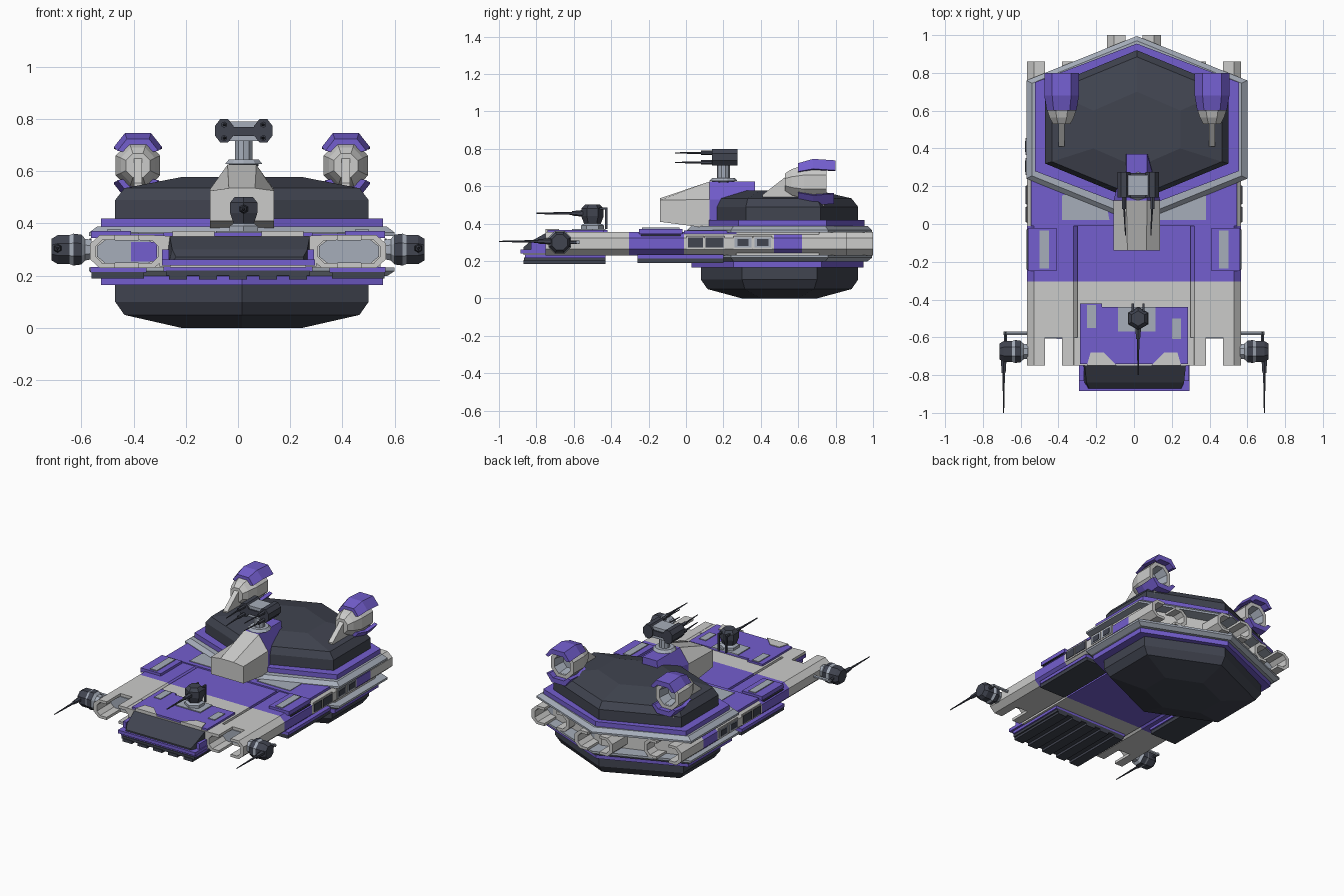
import bpy, bmesh, math

if "Cube" in bpy.data.objects:
    bpy.data.objects.remove(bpy.data.objects["Cube"])

def mat(name, r, g, b):
    m = bpy.data.materials.new(name)
    m.diffuse_color = (r, g, b, 1)
    m.use_nodes = True
    m.node_tree.nodes["Principled BSDF"].inputs["Base Color"].default_value = m.diffuse_color
    return m

PURPLE = mat("purple paint", .172, .112, .62)
GREY = mat("light grey hull", .60, .60, .59)
STEEL = mat("blue grey metal", .38, .42, .49)
DARK = mat("dark slate", .052, .058, .08)
CX = .015                                   # saucer and turrets sit slightly off centre

def loft(name, rings, mats, cap=True):
    """Skin equal-length rings of points; mats is one material or one per segment."""
    if not isinstance(mats, list):
        mats = [mats] * (len(rings) - 1)
    slots = list(dict.fromkeys(mats))
    bm = bmesh.new()
    vs = [[bm.verts.new(p) for p in r] for r in rings]
    n = len(rings[0])
    for k, m in enumerate(mats):
        for i in range(n):
            j = (i + 1) % n
            f = bm.faces.new((vs[k][i], vs[k][j], vs[k + 1][j], vs[k + 1][i]))
            f.material_index = slots.index(m)
    if cap:
        bm.faces.new(vs[0]).material_index = slots.index(mats[0])
        bm.faces.new(vs[-1]).material_index = slots.index(mats[-1])
    bmesh.ops.recalc_face_normals(bm, faces=bm.faces)
    me = bpy.data.meshes.new(name)
    bm.to_mesh(me)
    bm.free()
    for m in slots:
        me.materials.append(m)
    ob = bpy.data.objects.new(name, me)
    bpy.context.collection.objects.link(ob)
    return ob

def box(name, x, y, z, m):
    return loft(name, [[(a, y[0], z[0]), (a, y[1], z[0]), (a, y[1], z[1]), (a, y[0], z[1])] for a in x], m)

def poly(c, rx, ry, n, axis):
    """Regular polygon ring around an axis."""
    out = []
    for i in range(n):
        a = (i + .5) * 2 * math.pi / n
        u, v = rx * math.cos(a), ry * math.sin(a)
        d = {'x': (0, u, v), 'y': (u, 0, v), 'z': (u, v, 0)}[axis]
        out.append(tuple(p + q for p, q in zip(c, d)))
    return out

def rod(name, a, b, r, m, n=8, r2=None):
    axis = 'xyz'[max(range(3), key=lambda i: abs(b[i] - a[i]))]
    r2 = r2 or r
    return loft(name, [poly(a, r, r, n, axis), poly(b, r2, r2, n, axis)], m)

def hexa(hw, yc, length, corner, z):
    """Pointed hexagon of the saucer."""
    return [(CX, yc + length, z), (CX + hw, yc + corner, z), (CX + hw, yc - corner, z),
            (CX, yc - length, z), (CX - hw, yc - corner, z), (CX - hw, yc + corner, z)]

def flat(profile, y):
    return [(x, y, z) for x, z in profile]

# ---- saucer: dome, belly, trim and rims ----
loft("saucer_dome", [hexa(.485, .52, .40, .20, .41), hexa(.485, .52, .40, .20, .49),
                     hexa(.45, .515, .37, .185, .535), hexa(.23, .50, .20, .10, .578)], DARK)
loft("saucer_belly", [hexa(.485, .50, .42, .20, .17), hexa(.485, .50, .42, .20, .10),
                      hexa(.45, .50, .385, .185, .05), hexa(.23, .50, .20, .10, 0)], DARK)
loft("upper_trim", [hexa(.54, .515, .44, .235, .38), hexa(.54, .515, .44, .235, .42)], PURPLE)
loft("lower_trim", [hexa(.54, .49, .46, .235, .165), hexa(.54, .49, .46, .235, .205)], PURPLE)
loft("upper_rim", [hexa(.585, .5, .495, .26, .352), hexa(.585, .5, .495, .26, .365),
                   hexa(.555, .5, .47, .245, .388)], STEEL)
loft("lower_rim", [hexa(.555, .5, .47, .245, .198), hexa(.585, .5, .495, .26, .218),
                   hexa(.585, .5, .495, .26, .232)], STEEL)
loft("saucer_core", [hexa(.53, .49, .40, .22, .23), hexa(.53, .49, .40, .22, .353)], GREY)

# ---- octagonal hull nacelles with open C-shaped ends ----
OCT = [(.105, .355), (.1425, .322), (.1425, .264), (.105, .23),
       (-.105, .23), (-.1425, .264), (-.1425, .322), (-.105, .355)]
HOOK = [(.045, .355), (.105, .355), (.1425, .322), (.1425, .264), (.105, .23), (.045, .23),
        (.045, .248), (.095, .248), (.118, .272), (.118, .313), (.095, .337), (.045, .337)]

def nacelle(name, px, ys, mats, tips):
    prof = [(x + px, z) for x, z in OCT]
    loft(name, [flat(prof, y) for y in ys], mats)
    for base, tip in tips:
        d = 1 if tip > base else -1
        inner = [(px + x * .8, .2925 + (z - .2925) * .7) for x, z in OCT]
        loft(name + "_mouth", [flat(inner, base), flat(inner, base + d * .006)], STEEL)
        for t in (-1, 1):
            h = [(px + t * x, z) for x, z in HOOK]
            loft(name + "_hook", [flat(h, base), flat(h, tip)], GREY)

for s in (-1, 1):
    nacelle("side_nacelle", s * .425, [-.6, -.305, -.01, .47, .62, .72],
            [GREY, PURPLE, GREY, PURPLE, GREY], [(-.6, -.75), (.72, .86)])
nacelle("tail_nacelle", 0, [.6, .86], [GREY], [(.86, 1.0)])
box("mouth_marking", (-.41, -.31), (-.608, -.6), (.255, .33), PURPLE)

# ---- centre hull ----
loft("centre_hull", [[(-.3, y, .235), (.3, y, .235), (.3, y, .353), (-.3, y, .353)]
                     for y in (-.75, -.305, .3)], [GREY, PURPLE])
for s in (-1, 1):
    box("front_inner_prong", (s * .28, s * .375), (-.75, -.6), (.335, .354), GREY)
    box("shoulder_strip", (s * .41, s * .562), (-.25, -.02), (.345, .372), PURPLE)
    box("shoulder_slot", (s * .45, s * .50), (-.235, -.035), (.37, .378), STEEL)
    loft("wing_panel", [[(s * .13, .02, z), (s * .38, .02, z), (s * .38, .15, z), (s * .17, .24, z)]
                        for z in (.36, .366)], STEEL)
    box("belly_skid", (s * .36, s * .56), (-.26, .2), (.19, .215), DARK)
    box("belly_skid_trim", (s * .35, s * .565), (-.26, .2), (.213, .234), PURPLE)
    # side windows
    for y0, y1, m in ((.01, .09, DARK), (.105, .20, DARK), (.26, .35, STEEL), (.365, .455, STEEL)):
        box("window_frame", (s * .564, s * .570), (y0 - .006, y1 + .006), (.262, .335), GREY)
        box("side_window", (s * .565, s * .574), (y0, y1), (.272, .326), m)
        if m is STEEL:
            box("window_core", (s * .57, s * .577), (y0 + .015, y1 - .015), (.28, .318), DARK)
    box("side_line", (s * .56, s * .569), (-.24, -.03), (.335, .342), DARK)
box("wing_deck", (-.545, .545), (-.01, .28), (.345, .362), PURPLE)

# ---- cockpit ----
box("cockpit_deck", (-.285, .285), (-.74, -.44), (.34, .366), PURPLE)
box("deck_corner", (-.285, -.17), (-.45, -.42), (.34, .366), PURPLE)
box("deck_slot_left", (-.25, -.20), (-.55, -.43), (.364, .371), STEEL)
box("deck_slot_right", (.20, .25), (-.61, -.50), (.364, .371), STEEL)
loft("windshield", [[(-w, y, .25), (w, y, .25), (w, y, z), (-w * .95, y, z)]
                    for w, y, z in ((.25, -.87, .272), (.265, -.84, .30), (.275, -.745, .352))], DARK)
for s in (-1, 1):
    loft("brow_plate", [[(s * .09, -.75, z), (s * .25, -.75, z), (s * .23, -.68, z), (s * .16, -.68, z)]
                        for z in (.35, .371)], GREY)
    loft("windshield_post", [[(s * x, -.865, .275), (s * x, -.74, .356), (s * x, -.74, .33),
                              (s * x, -.865, .26)] for x in (.175, .19)], DARK)
    box("cheek_trim", (s * .265, s * .29), (-.83, -.50), (.25, .30), PURPLE)
box("nose_lip", (-.29, .295), (-.885, -.70), (.24, .262), PURPLE)
box("chin_grey", (-.26, .26), (-.87, -.70), (.231, .242), GREY)
box("chin_trim", (-.285, .285), (-.86, -.43), (.217, .236), PURPLE)
box("chin_plate", (-.275, .275), (-.865, -.43), (.20, .22), DARK)
for i in range(5):
    x = -.23 + i * .115
    box("chin_rib", (x - .035, x + .035), (-.87, -.43), (.185, .205), DARK)

# ---- neck rising to the main turret ----
def neck_ring(y, w, z0, z1, tw, z2):
    return flat([(CX - w, z0), (CX + w, z0), (CX + w, z1), (CX + tw, z2), (CX - tw, z2), (CX - w, z1)], y)
loft("neck", [neck_ring(-.14, .123, .41, .525, .05, .535), neck_ring(.125, .123, .375, .53, .055, .625),
              neck_ring(.37, .06, .375, .53, .055, .625)], [GREY, PURPLE])

# ---- main turret ----
TX = .022
rod("turret_post", (TX, .2, .61), (TX, .2, .74), .035, STEEL, 10)
rod("turret_collar", (TX, .2, .628), (TX, .2, .645), .075, STEEL, 10, .06)
rod("turret_collar_trim", (TX, .2, .62), (TX, .2, .63), .06, DARK, 10)
box("turret_bridge", (TX - .055, TX + .055), (.15, .26), (.715, .79), STEEL)
box("turret_bridge_cap", (TX - .04, TX + .04), (.14, .27), (.735, .77), DARK)
for s in (-1, 1):
    x = TX + s * .075
    loft("gun_block", [poly((x, y, .755), .038, .049, 8, 'y') for y in (.14, .275)], DARK)
    for z, tip in ((.778, -.06), (.727, -.06)):
        rod("gun_sleeve", (x, .15, z), (x, .08, z), .012, DARK, 6)
        rod("gun_barrel", (x, .1, z), (x - s * .008, tip, z), .0065, DARK, 6, .003)

# ---- bow turret ----
box("bow_turret_plate", (-.085, .115), (-.57, -.44), (.36, .372), STEEL)
loft("bow_turret", [poly((TX, -.5, z), r, r, 6, 'z') for z, r in
                    ((.37, .062), (.39, .062), (.40, .045), (.44, .06), (.48, .06), (.502, .04))],
     [STEEL, STEEL, DARK, DARK, DARK])
rod("bow_gun_sleeve", (TX, -.53, .455), (TX, -.61, .455), .02, DARK, 6, .012)
rod("bow_gun_barrel", (TX, -.6, .455), (TX, -.8, .455), .008, DARK, 6, .004)
for s in (-1, 1):
    box("bow_turret_hoop_top", (TX + s * .022, TX + s * .034), (-.47, -.42), (.475, .487), DARK)
    box("bow_turret_hoop_leg", (TX + s * .022, TX + s * .034), (-.432, -.42), (.37, .487), DARK)

# ---- side guns on the nacelle tips ----
for s in (-1, 1):
    loft("side_gun_drum", [poly((s * x, -.675, .3), r, r, 8, 'x') for x, r in
                           ((.56, .04), (.585, .045), (.60, .062), (.63, .066), (.645, .06),
                            (.69, .06), (.713, .045))], [STEEL, STEEL, DARK, STEEL, DARK, DARK])
    rod("side_gun_sleeve", (s * .69, -.71, .305), (s * .69, -.79, .305), .018, DARK, 6, .012)
    rod("side_gun_barrel", (s * .69, -.78, .305), (s * .69, -1.0, .305), .008, DARK, 6, .003)
    rod("side_gun_pipe", (s * .55, -.578, .3), (s * .69, -.578, .3), .01, STEEL, 6)
    rod("side_gun_pipe_end", (s * .68, -.57, .3), (s * .68, -.64, .3), .01, DARK, 6)

# ---- raised thrusters on the dome ----
CAP = [(-.092, .685), (-.05, .738), (.05, .738), (.092, .685), (.068, .68), (.04, .705), (-.04, .705), (-.068, .68)]
for s in (-1, 1):
    px = CX + s * .398
    ring = lambda y, rx, rz: poly((px, y, .622), rx, rz, 8, 'y')
    loft("thruster_pod", [ring(.53, .05, .05), ring(.565, .07, .075), ring(.63, .092, .098), ring(.75, .092, .098),
                          ring(.75, .064, .07), ring(.67, .05, .055)], [GREY] * 4 + [STEEL])
    for t, rear in ((1, .80), (-1, .79)):
        rings = [[(px + x * k, y, .622 + t * ((z - .622) * k + dz)) for x, z in CAP]
                 for y, k, dz in ((.60, .85, .003), (.68, 1, .008), (rear, 1, 0))]
        loft("thruster_cap", rings, PURPLE)
    # blade sloping forward to the dome, and pylon under the pod
    loft("thruster_blade", [[(px + x, .41, .535), (px + x, .41, .555), (px + x, .56, .672),
                             (px + x, .64, .672), (px + x, .64, .53)] for x in (-.016, .016)], GREY)
    box("thruster_pylon", (px - .04, px + .04), (.60, .74), (.48, .56), GREY)
